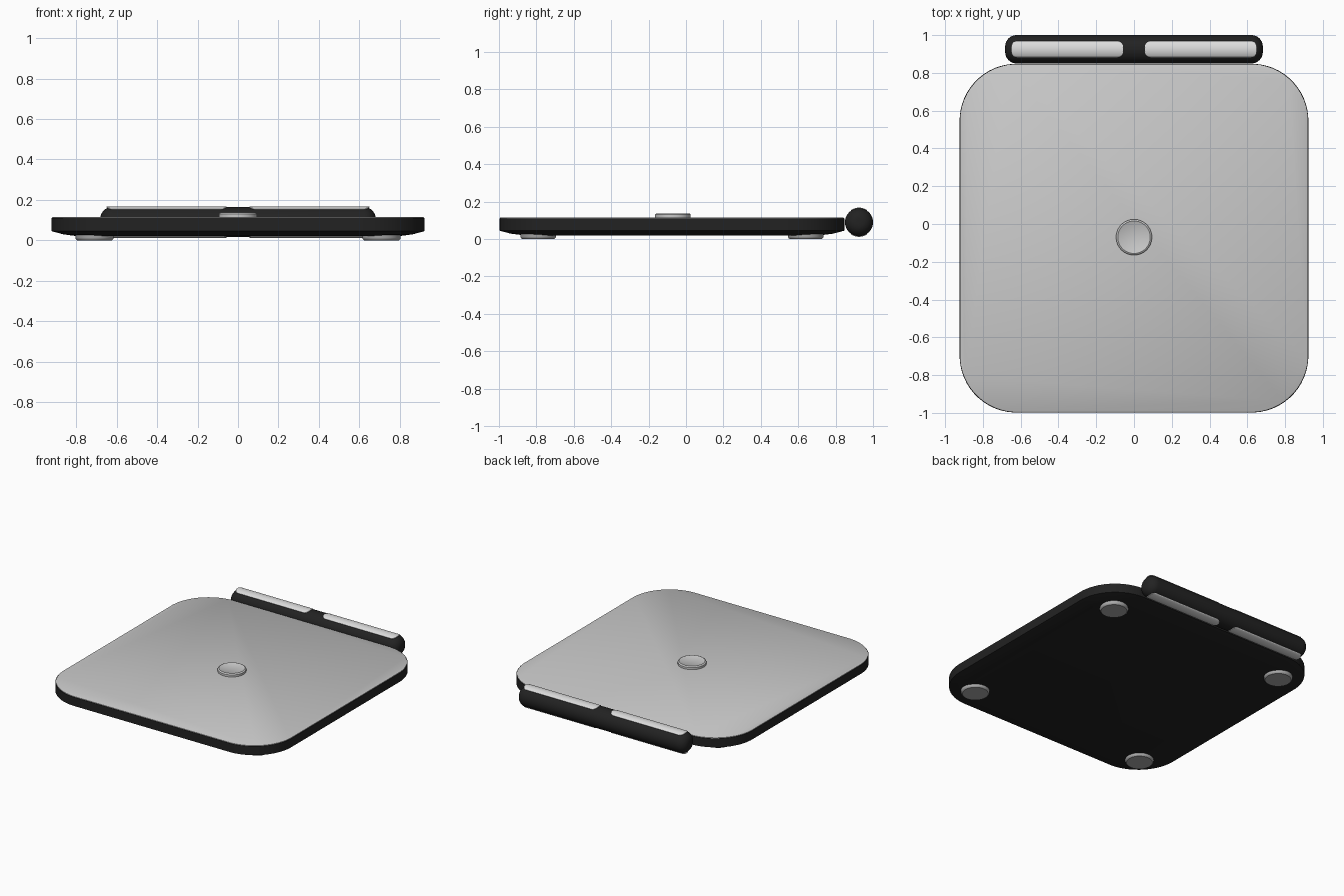
import bpy, bmesh, math

if "Cube" in bpy.data.objects:
    bpy.data.objects.remove(bpy.data.objects["Cube"], do_unlink=True)


def material(name, value):
    mat = bpy.data.materials.new(name)
    mat.use_nodes = True
    colour = (value, value, value, 1)
    mat.diffuse_color = colour
    mat.node_tree.nodes["Principled BSDF"].inputs["Base Color"].default_value = colour
    return mat


BLACK = material("black plastic", 0.016)
SILVER = material("silver surface", 0.58)
LIGHT = material("light panel", 0.72)
GREY = material("grey rubber", 0.4)


def finish(bm, name, mat, angle=35):
    bmesh.ops.recalc_face_normals(bm, faces=bm.faces)
    mesh = bpy.data.meshes.new(name)
    bm.to_mesh(mesh)
    bm.free()
    mesh.materials.append(mat)
    obj = bpy.data.objects.new(name, mesh)
    bpy.context.collection.objects.link(obj)
    bpy.ops.object.select_all(action="DESELECT")
    obj.select_set(True)
    bpy.context.view_layer.objects.active = obj
    bpy.ops.object.shade_smooth_by_angle(angle=math.radians(angle))
    return obj


def loft(bm, rings):
    """Skin a stack of equal point rings and cap both ends."""
    loops = [[bm.verts.new(p) for p in ring] for ring in rings]
    count = len(loops[0])
    for a, b in zip(loops, loops[1:]):
        for i in range(count):
            j = (i + 1) % count
            bm.faces.new((a[i], a[j], b[j], b[i]))
    bm.faces.new(loops[0])
    bm.faces.new(loops[-1])


def rounded_slab(name, mat, centre, half, radius, sections, steps=14, angle=35):
    """Rounded square lofted through (inset, z) sections."""
    cx, cy = centre
    rings = []
    for inset, z in sections:
        core, r = half - radius, radius - inset
        ring = []
        for q, (sx, sy) in enumerate(((1, 1), (-1, 1), (-1, -1), (1, -1))):
            for s in range(steps):
                t = (q + (s + 0.5) / steps) * math.pi / 2
                ring.append((cx + sx * core + r * math.cos(t),
                             cy + sy * core + r * math.sin(t), z))
        rings.append(ring)
    bm = bmesh.new()
    loft(bm, rings)
    return finish(bm, name, mat, angle)


# Platform body with a chamfered underside, and its top plate
CENTRE = (0, -0.075)
rounded_slab("platform_body", BLACK, CENTRE, 0.923, 0.3,
             [(0.13, 0.02), (0.06, 0.029), (0, 0.045), (0, 0.109)], angle=8)
rounded_slab("top_plate", SILVER, CENTRE, 0.92, 0.3,
             [(0, 0.108), (0, 0.113), (0.003, 0.115)])

# Centre button
rounded_slab("centre_button", SILVER, (0, -0.07), 0.095, 0.095,
             [(0, 0.11), (0, 0.13), (0.004, 0.135), (0.009, 0.137), (0.012, 0.135)])

# Four feet
for side, sx in (("left", 1), ("right", -1)):
    for end, y in (("front", -0.79), ("back", 0.64)):
        rounded_slab(f"{end}_{side}_foot", GREY, (sx * 0.71, y), 0.095, 0.095,
                     [(0.009, 0), (0.002, 0.006), (0, 0.012), (0, 0.035)])

# Rounded tube along the back edge
TUBE_Y, TUBE_Z, TUBE_R, TUBE_END, ROUND = 0.925, 0.09, 0.075, 0.682, 0.06
profile = []
for k in range(9):
    t = k / 8 * math.pi / 2
    profile.append((-TUBE_END + ROUND * (1 - math.cos(t)),
                    TUBE_R - ROUND + ROUND * math.sin(t)))
profile += [(-x, r) for x, r in reversed(profile)]
bm = bmesh.new()
loft(bm, [[(x, TUBE_Y + r * math.cos(a), TUBE_Z + r * math.sin(a))
           for a in (2 * math.pi * i / 48 for i in range(48))] for x, r in profile])
finish(bm, "back_tube", BLACK)


def curved_panel(name, x0, x1, up, half_width=0.042, corner=0.03, rows=12):
    """Round-cornered strip laid on the tube surface."""
    r = TUBE_R + 0.001
    steps = [corner * (1 - math.cos(k / 6 * math.pi / 2)) for k in range(7)]
    xs = [x0 + s for s in steps] + [x1 - s for s in reversed(steps)]
    bm = bmesh.new()
    columns = []
    for x in xs:
        edge = max(0, corner - min(x - x0, x1 - x))
        w = half_width - corner + math.sqrt(max(0, corner ** 2 - edge ** 2))
        column = []
        for i in range(rows + 1):
            y = w * (2 * i / rows - 1)
            column.append(bm.verts.new((x, TUBE_Y + y,
                                        TUBE_Z + up * math.sqrt(r * r - y * y))))
        columns.append(column)
    for a, b in zip(columns, columns[1:]):
        for i in range(rows):
            quad = (a[i], b[i], b[i + 1], a[i + 1])
            bm.faces.new(quad if up > 0 else quad[::-1])
    obj = finish(bm, name, LIGHT)
    solid = obj.modifiers.new("thickness", "SOLIDIFY")
    solid.thickness = 0.004
    solid.offset = 0


# Light panels on the tube, above and below
for level, up in (("upper", 1), ("lower", -1)):
    curved_panel(f"{level}_left_panel", 0.057, 0.65, up)
    curved_panel(f"{level}_right_panel", -0.65, -0.057, up)
